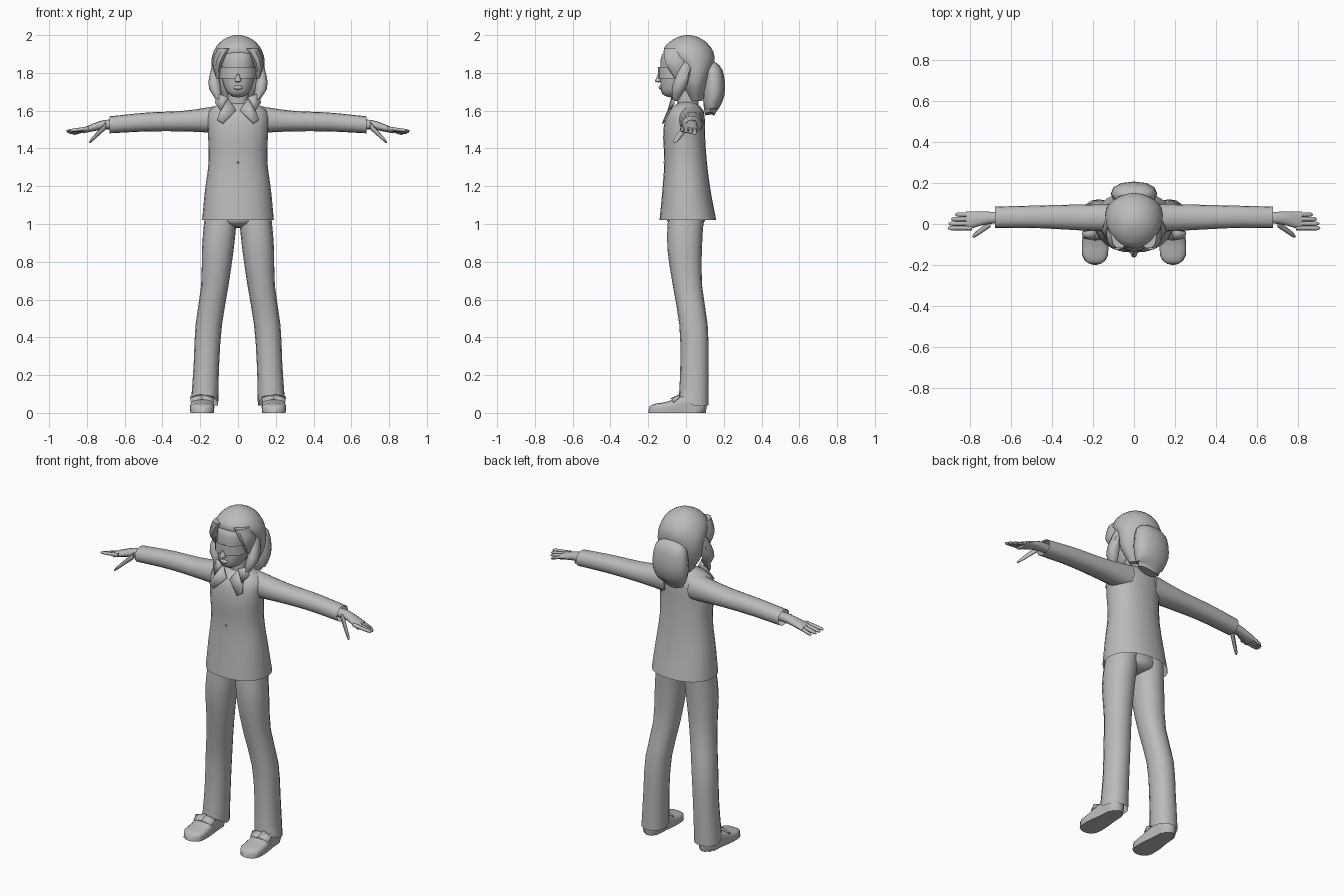
import bpy, bmesh, math

if "Cube" in bpy.data.objects:
    bpy.data.objects.remove(bpy.data.objects["Cube"])

grey = bpy.data.materials.new("plain grey")
grey.use_nodes = True
grey.diffuse_color = (.5, .5, .5, 1)
grey.node_tree.nodes["Principled BSDF"].inputs["Base Color"].default_value = grey.diffuse_color


def finish(name, bm, mirror, thickness=0):
    """Turn a bmesh into a smooth object, optionally mirrored or thickened."""
    bmesh.ops.recalc_face_normals(bm, faces=bm.faces)
    mesh = bpy.data.meshes.new(name)
    bm.to_mesh(mesh)
    bm.free()
    mesh.materials.append(grey)
    ob = bpy.data.objects.new(name, mesh)
    bpy.context.collection.objects.link(ob)
    bpy.ops.object.select_all(action='DESELECT')
    ob.select_set(True)
    bpy.context.view_layer.objects.active = ob
    bpy.ops.object.shade_smooth_by_angle(angle=math.radians(50))
    if thickness:
        ob.modifiers.new("thickness", 'SOLIDIFY').thickness = thickness
    if mirror:
        ob.modifiers.new("mirror", 'MIRROR')


def sample(keys, f):
    """Smooth curve through evenly spaced keys, or a constant."""
    if not isinstance(keys, tuple):
        return keys
    padded = (2 * keys[0] - keys[1], *keys, 2 * keys[-1] - keys[-2])
    i = min(int(f * (len(keys) - 1)), len(keys) - 2)
    u = f * (len(keys) - 1) - i
    p, q, r, s = padded[i:i + 4]
    return q + u * (r - p + u * (2 * p - 5 * q + 4 * r - s + u * (3 * (q - r) + s - p))) / 2


def roundness(distance, depth):
    """Shrink factor that rounds off an end of the given depth."""
    if distance >= depth:
        return 1
    return max(.1, math.sqrt(1 - (1 - distance / depth) ** 2))


def loft(name, axis, span, a, b, tips=(0, 0), mirror=True, sides=16, steps=12,
         power=.9, caps=(True, True), edit=None):
    """Skin rings along an axis; a and b give the low and high edge curves."""
    bm = bmesh.new()
    loops = []
    for k in range(steps + 1):
        f = (1 - math.cos(math.pi * k / steps)) / 2
        t = span[0] + (span[1] - span[0]) * f
        shrink = roundness(t - span[0], tips[0]) * roundness(span[1] - t, tips[1])
        a_low, a_high, b_low, b_high = [sample(edge, f) for edge in (*a, *b)]
        loop = []
        for i in range(sides):
            w = math.tau * i / sides
            c, s = [math.copysign(abs(v) ** power, v) * shrink for v in (math.cos(w), math.sin(w))]
            p = (a_low + a_high + (a_high - a_low) * c) / 2
            q = (b_low + b_high + (b_high - b_low) * s) / 2
            loop.append(bm.verts.new({'x': (t, p, q), 'y': (p, t, q), 'z': (p, q, t)}[axis]))
        loops.append(loop)
    for low, high in zip(loops, loops[1:]):
        for i in range(sides):
            bm.faces.new((low[i - 1], low[i], high[i], high[i - 1]))
    for wanted, loop in zip(caps, (loops[0], loops[-1])):
        if wanted:
            bm.faces.new(loop)
    if edit:
        for v in bm.verts:
            edit(v.co)
    finish(name, bm, mirror)


def body(name, span, half, front, back, **options):
    """Upright loft that is symmetric about the middle."""
    left = tuple(-v for v in half) if isinstance(half, tuple) else -half
    loft(name, 'z', span, (left, half), (front, back), mirror=False, **options)


def plate(name, points):
    bm = bmesh.new()
    bm.faces.new([bm.verts.new(p) for p in points])
    finish(name, bm, True, .008)


# Jacket, open at the hem and rounded at the shoulders
body("jacket", (1.02, 1.65), (.19, .175, .155, .16, .17), (-.14, -.125, -.115, -.12, -.09),
     (.16, .13, .11, .1, .1), tips=(0, .08), sides=24, steps=16, caps=(False, True))
body("button", (1.32, 1.33), .005, -.12, -.11, sides=8, steps=2)

# Sleeves, open at the cuff
loft("sleeve", 'x', (.08, .68), ((-.04, -.03, -.02, -.02), (.1, .095, .09, .085)),
     ((1.48, 1.49, 1.49, 1.48), (1.63, 1.6, 1.59, 1.57)), caps=(True, False))

# Hands: palm, four fingers in a fan and a drooping thumb
loft("palm", 'x', (.6, .82), ((0, 0, -.03), (.055, .06, .06)),
     ((1.5, 1.5, 1.48), (1.55, 1.55, 1.51)), sides=12)
for i, finger in enumerate(("index", "middle", "ring", "little")):
    y = -.02 + .022 * i
    drop = .006 * i
    loft(finger + "_finger", 'x', (.79, .91 - .004 * i * i), (y - .011, y + .011),
         ((1.495, 1.485 - drop), (1.517, 1.5 - drop)), tips=(0, .02), sides=8, steps=8)
loft("thumb", 'x', (.7, .79), ((-.015, -.075), (.02, -.05)),
     ((1.5, 1.42), (1.54, 1.44)), tips=(0, .02), sides=8, steps=8)


# Trousers, with the hem lifted over the shoe
def lift_hem(co):
    if co.z < .06:
        co.z += max(0, .04 - co.y) * .6


body("hips", (.98, 1.12), (.1, .16), -.1, .1, tips=(.04, 0))
loft("trouser_leg", 'z', (.04, 1.1),
     ((.105, .1, .085, .05, .02, 0), (.25, .235, .225, .195, .19, .17)),
     ((-.04, -.03, -.035, -.07, -.1, -.09), (.12, .12, .115, .085, .085, .1)),
     steps=16, caps=(False, True), edit=lift_hem)


# Shoes with flat soles, and a flap over each instep
def flatten_sole(co):
    if co.z < .025:
        co.z = 0


loft("shoe", 'y', (-.2, .11), ((.13, .125, .135, .14), (.25, .255, .24, .235)),
     (0, (.045, .06, .1, .09)), tips=(.05, .04), power=.7, edit=flatten_sole)
plate("outer_shoe_flap", [(.19, -.08, .078), (.25, -.07, .06), (.255, -.04, .085), (.19, -.03, .1)])
plate("inner_shoe_flap", [(.19, -.08, .078), (.13, -.07, .06), (.125, -.04, .085), (.19, -.03, .1)])

# Neck, face and eye band
body("neck", (1.6, 1.74), .055, -.045, .065)
body("head", (1.67, 1.94), (.05, .085, .09, .09), (-.13, -.137, -.135, -.13),
     (-.02, .07, .09, .09), tips=(.03, .06))
body("nose", (1.75, 1.83), (.02, .01, .005), (-.17, -.15, -.14), -.12, tips=(.01, 0), sides=8)
body("lips", (1.71, 1.735), .025, -.145, -.12, tips=(.012, .012), sides=8, steps=6)
body("eye_band", (1.77, 1.83), .1, -.147, .08, steps=4, sides=20, caps=(False, False))

# Hair: a dome that recedes behind the face lower down
body("hair_cap", (1.65, 2), (.07, .125, .14, .14, .14), (.02, -.02, -.04, -.13, -.13),
     (.085, .12, .145, .155, .15), tips=(0, .14), sides=24, steps=18, power=1)

# Front sweep framing the face, and hanging side locks
loft("front_sweep", 'z', (1.77, 1.93), ((.095, .08, .03), (.115, .135, .11)),
     ((-.06, -.11, -.12), (-.03, .01, 0)), sides=10, steps=8)
loft("side_lock", 'z', (1.65, 1.86), ((.085, .09, .1, .1), (.11, .155, .15, .13)),
     ((-.07, -.075, -.05, -.02), (-.045, 0, .02, .04)), sides=8, steps=8)
plate("lock_tip", [(.05, -.07, 1.67), (.11, -.06, 1.69), (.12, -.06, 1.64), (.09, -.09, 1.6)])


# Broad tail of hair with an uneven lower edge
def ragged(co):
    if co.z < 1.6:
        co.z += .25 * abs(co.x + .02)


body("hair_tail", (1.57, 1.86), (.07, .11, .11, .09), (.1, .09, .09, .1),
     (.15, .2, .205, .18), tips=(0, .05), sides=12, edit=ragged)

# Pointed collar
plate("collar_point", [(.01, -.09, 1.6), (.05, -.065, 1.66), (.08, -.06, 1.64),
                       (.11, -.11, 1.55), (.08, -.12, 1.53)])
